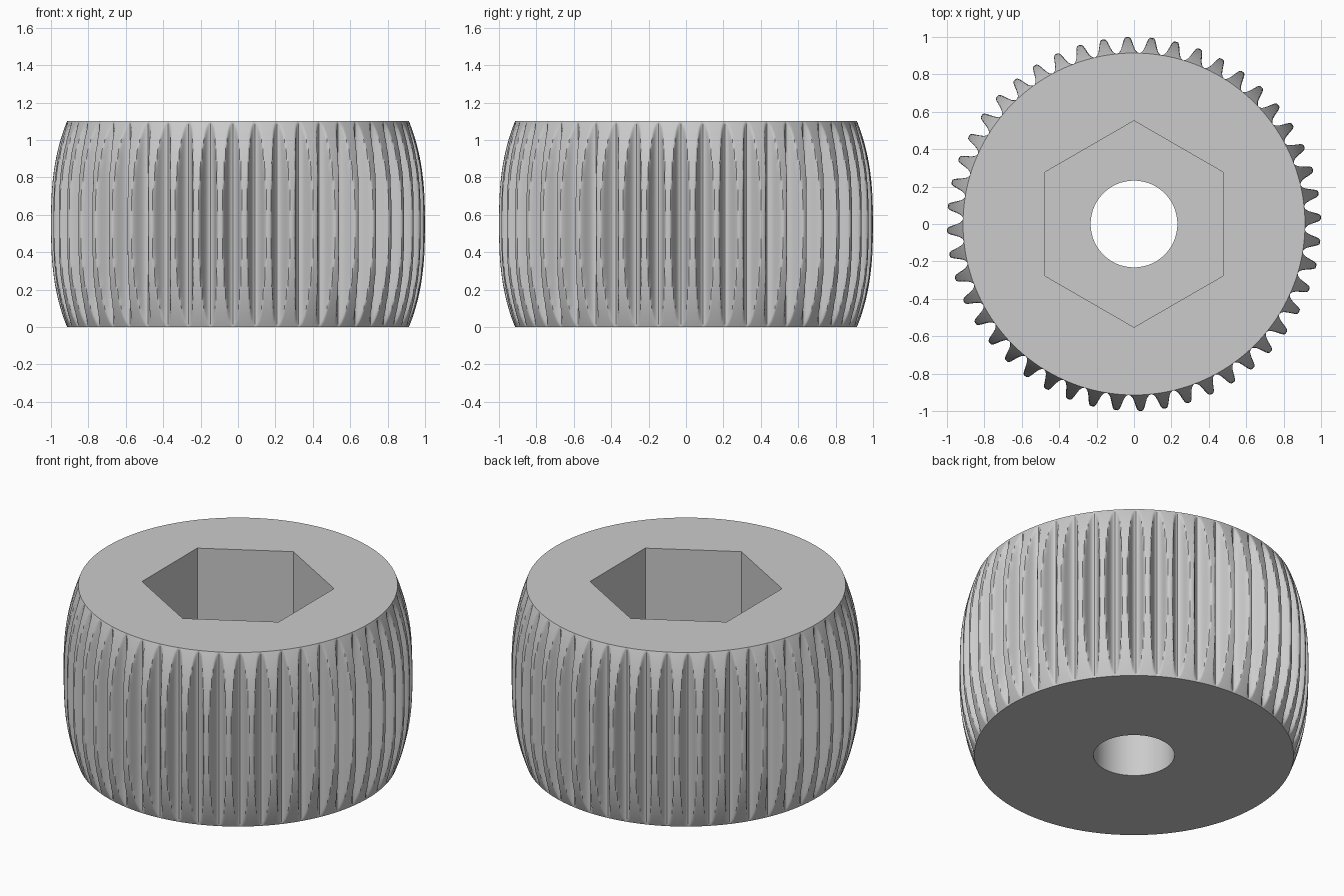
import bpy, bmesh, math

TEETH, STEPS, RINGS = 48, 20, 40
HEIGHT, ROOT, TIP = 1.1, 0.914, 1.0

if "Cube" in bpy.data.objects:
    bpy.data.objects.remove(bpy.data.objects["Cube"])

grey = bpy.data.materials.new("plain grey")
grey.use_nodes = True
grey.diffuse_color = (0.6, 0.6, 0.6, 1)
grey.node_tree.nodes["Principled BSDF"].inputs["Base Color"].default_value = grey.diffuse_color


def tooth_radius(u):
    """Rounded tooth outline; u runs over one pitch from -0.5 to 0.5."""
    bump = lambda v: 1 / (1 + (abs(v) / 0.24) ** 4)
    return ROOT + (TIP - ROOT) * (bump(u) - bump(0.5)) / (1 - bump(0.5))


def barrel_radius(t):
    """Crowned envelope; t runs from -1 at the bottom to 1 at the top."""
    return TIP - (TIP - ROOT) * abs(t) ** 2.6


# Toothed roller: tooth outline trimmed by the crowned envelope
bm = bmesh.new()
count = TEETH * STEPS
phase = math.radians(2)
rings = []
for j in range(RINGS + 1):
    t = -math.cos(math.pi * j / RINGS)
    ring = []
    for i in range(count):
        a = phase + math.tau * i / count
        u = (i % STEPS) / STEPS
        r = min(tooth_radius(u if u <= 0.5 else u - 1), barrel_radius(t))
        ring.append(bm.verts.new((r * math.cos(a), r * math.sin(a), HEIGHT * (t + 1) / 2)))
    rings.append(ring)
for low, high in zip(rings, rings[1:]):
    for i in range(count):
        k = (i + 1) % count
        bm.faces.new((low[i], low[k], high[k], high[i]))
bm.faces.new(rings[0][::-1])
bm.faces.new(rings[-1])
mesh = bpy.data.meshes.new("toothed_roller")
bm.to_mesh(mesh)
bm.free()
roller = bpy.data.objects.new("toothed_roller", mesh)
bpy.context.collection.objects.link(roller)
mesh.materials.append(grey)


def cut(name, sides, radius, bottom, top, turn=0):
    """Subtract an upright prism from the roller."""
    bpy.ops.mesh.primitive_cylinder_add(vertices=sides, radius=radius, depth=top - bottom,
                                        location=(0, 0, (top + bottom) / 2), rotation=(0, 0, turn))
    cutter = bpy.context.object
    cutter.name = name
    cutter.hide_render = True
    cutter.data.materials.append(grey)
    mod = roller.modifiers.new(name, "BOOLEAN")
    mod.operation, mod.solver, mod.object = "DIFFERENCE", "EXACT", cutter
    bpy.ops.object.select_all(action="DESELECT")
    roller.select_set(True)
    bpy.context.view_layer.objects.active = roller
    bpy.ops.object.modifier_apply(modifier=name)
    bpy.data.objects.remove(cutter)


# Hexagonal socket from above, round bore through the floor
cut("hex_socket", 6, 0.552, 0.5, HEIGHT + 0.2)
cut("round_bore", 64, 0.232, -0.2, HEIGHT + 0.3)

bpy.ops.object.shade_smooth_by_angle(angle=math.radians(35))
